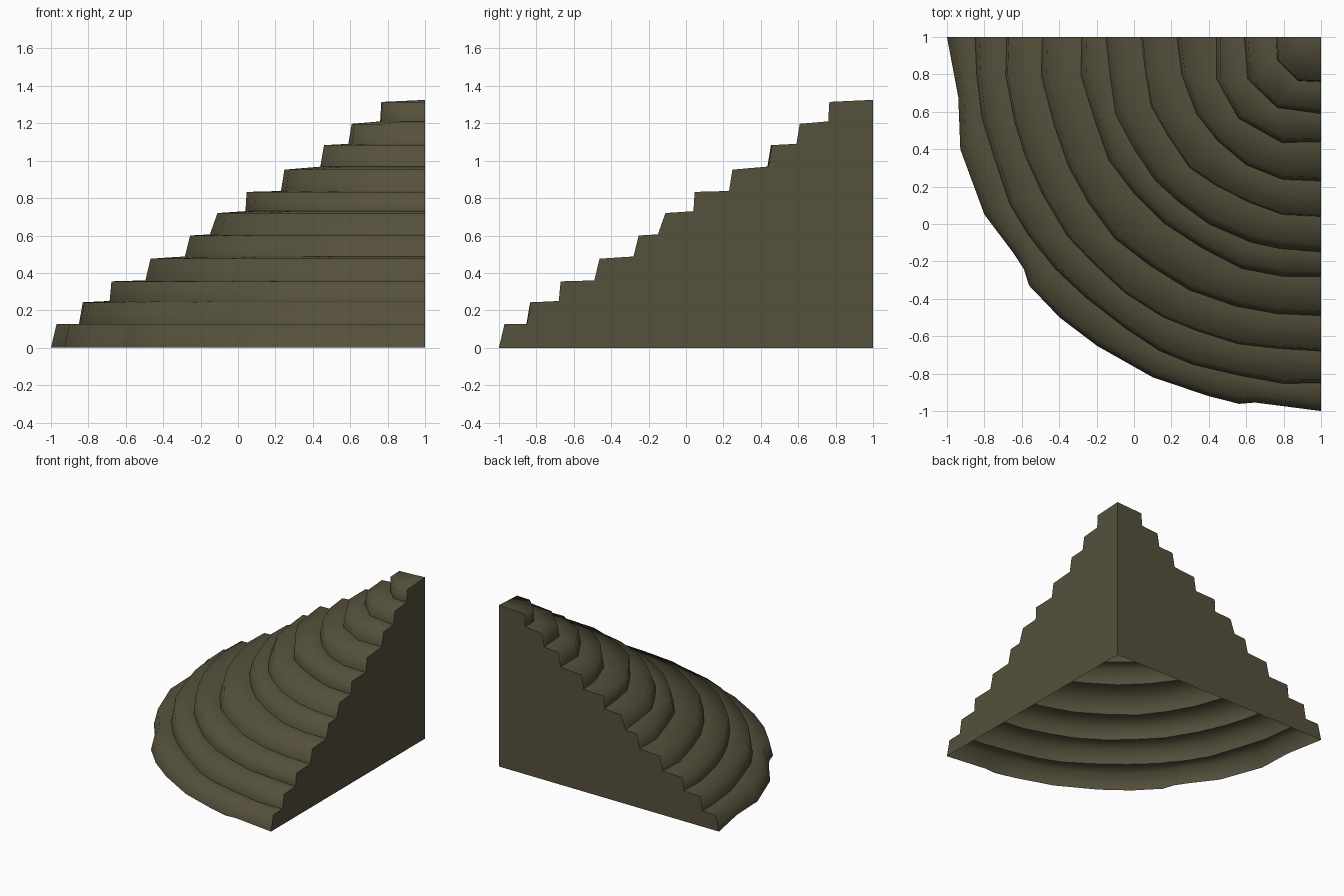
import bpy, bmesh, math, random

if "Cube" in bpy.data.objects:
    bpy.data.objects.remove(bpy.data.objects["Cube"])

random.seed(4)
CORNER = 1.0          # the hill's axis runs through x = 1, y = 1
TOP_Z = 1.325

# one row per terrace: base radius, lip inset, base z, lip z, bulge, segments
TIERS = [
    (2.00, .030, 0.000, 0.126, .000, 0),
    (1.85, .020, 0.128, 0.243, .035, 13),
    (1.68, .010, 0.250, 0.355, .035, 12),
    (1.49, .028, 0.360, 0.476, .040, 10),
    (1.28, .028, 0.488, 0.600, .030, 9),
    (1.15, .040, 0.606, 0.720, .020, 9),
    (0.96, .006, 0.730, 0.833, .020, 8),
    (0.77, .018, 0.838, 0.952, .020, 6),
    (0.56, .020, 0.968, 1.083, .065, 4),
    (0.41, .018, 1.090, 1.197, .045, 3),
    (0.24, .006, 1.210, 1.314, .030, 3),
]
# irregular foot outline: degrees, radius
FOOT = [(0, 2.0), (9.4, 1.966), (17.3, 2.02), (27.8, 2.035), (35, 2.01),
        (38, 2.016), (40.4, 2.05), (47, 2.05), (54, 2.04), (63.7, 2.03),
        (72.6, 2.012), (77.4, 2.01), (79.8, 1.986), (90, 2.0)]


def outline(r, bulge, segs):
    """Quarter outline as (angle, radius), bulging slightly on the diagonal."""
    pts = []
    for i in range(segs + 1):
        t = i / segs
        inner = 0 < i < segs
        wob = random.uniform(-.012, .012) * min(1, r) if inner else 0
        shift = random.uniform(-.12, .12) / segs if inner else 0
        pts.append(((t + shift) * 90, r + bulge * math.sin(math.pi * t) + wob))
    return pts


def ring(bm, pts, inset, z):
    out = []
    for a, r in pts:
        c = math.radians(a)
        out.append((a, bm.verts.new((CORNER - (r - inset) * math.cos(c),
                                     CORNER - (r - inset) * math.sin(c), z))))
    return out


def zip_rings(bm, low, high):
    """Triangulate between two rings that may have different point counts."""
    i = j = 0
    while i < len(low) - 1 or j < len(high) - 1:
        step_low = j == len(high) - 1 or (
            i < len(low) - 1 and low[i + 1][0] <= high[j + 1][0])
        if step_low:
            bm.faces.new((low[i][1], low[i + 1][1], high[j][1]))
            i += 1
        else:
            bm.faces.new((low[i][1], high[j + 1][1], high[j][1]))
            j += 1


bm = bmesh.new()
bases, lips = [], []
for r, inset, z0, z1, bulge, segs in TIERS:
    pts = outline(r, bulge, segs) if segs else FOOT
    bases.append(ring(bm, pts, 0, z0))
    lips.append(ring(bm, pts, inset, z1))

# risers and treads
for k in range(len(TIERS)):
    b, l = bases[k], lips[k]
    for i in range(len(b) - 1):
        bm.faces.new((b[i][1], b[i + 1][1], l[i + 1][1], l[i][1]))
    if k + 1 < len(TIERS):
        zip_rings(bm, l, bases[k + 1])

# summit
peak = bm.verts.new((CORNER, CORNER, TOP_Z))
for i in range(len(lips[-1]) - 1):
    bm.faces.new((lips[-1][i][1], lips[-1][i + 1][1], peak))

for f in bm.faces:
    f.smooth = True

# two flat cut walls; the underside stays open
foot = bm.verts.new((CORNER, CORNER, 0))
for end in (0, -1):
    profile = [foot]
    for b, l in zip(bases, lips):
        profile += [b[end][1], l[end][1]]
    wall = bm.faces.new(profile + [peak])
    wall.smooth = False
    for e in wall.edges:
        e.smooth = False

# crease at the foot of every riser
for b in bases:
    for i in range(len(b) - 1):
        e = bm.edges.get((b[i][1], b[i + 1][1]))
        if e:
            e.smooth = False

bmesh.ops.recalc_face_normals(bm, faces=bm.faces[:])
bm.normal_update()
walls = [f for f in bm.faces if not f.smooth]
if sum(f.normal.x + f.normal.y for f in walls) < 0:
    bmesh.ops.reverse_faces(bm, faces=bm.faces[:])

mesh = bpy.data.meshes.new("terraced_hill")
bm.to_mesh(mesh)
bm.free()
earth = bpy.data.materials.new("olive earth")
earth.diffuse_color = (0.093, 0.082, 0.045, 1)
earth.use_nodes = True
earth.node_tree.nodes["Principled BSDF"].inputs["Base Color"].default_value = earth.diffuse_color
mesh.materials.append(earth)
hill = bpy.data.objects.new("terraced_hill_corner", mesh)
bpy.context.collection.objects.link(hill)
